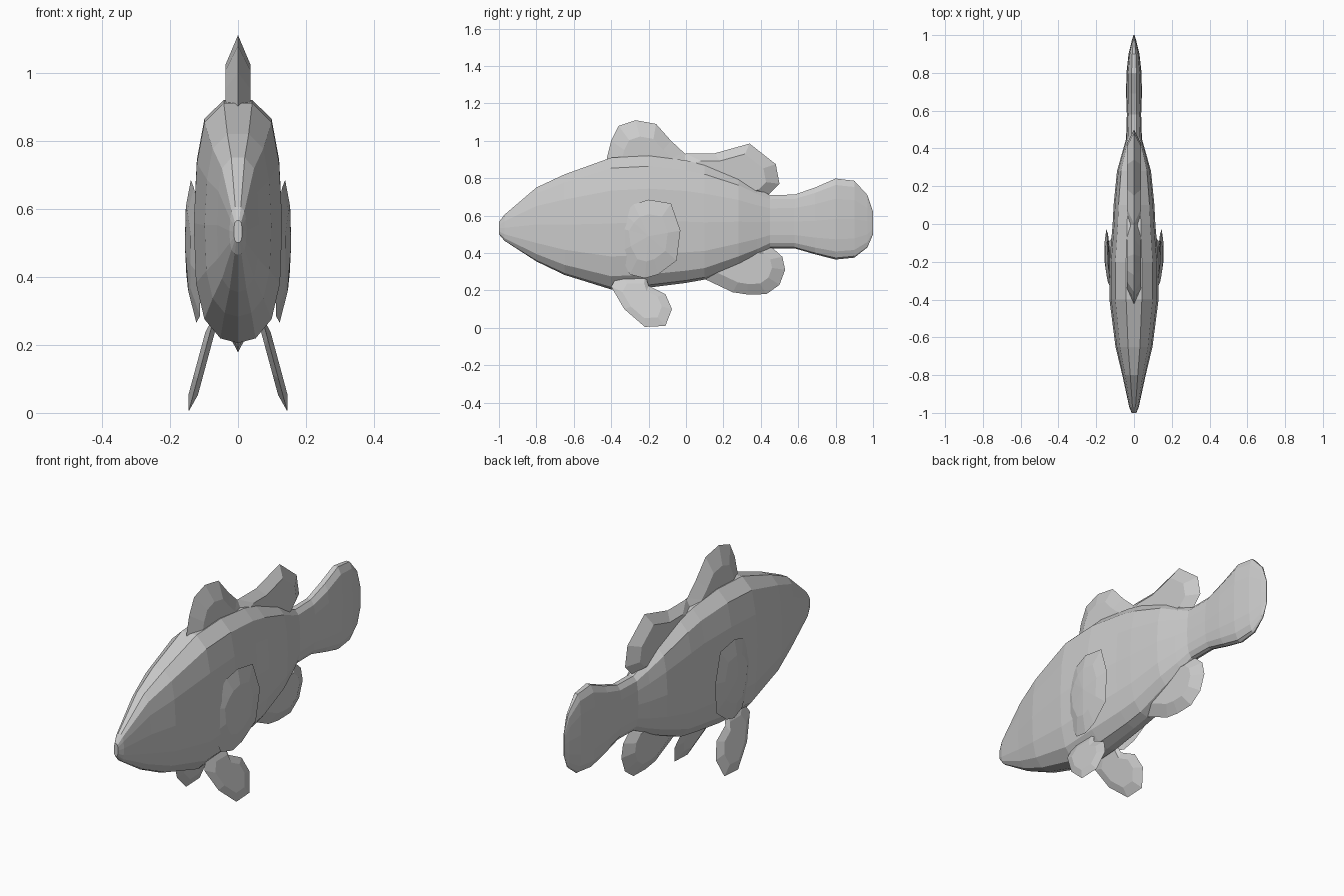
import bpy

if "Cube" in bpy.data.objects:
    bpy.data.objects.remove(bpy.data.objects["Cube"])


def make_object(name, verts, faces):
    mesh = bpy.data.meshes.new(name)
    mesh.from_pydata(verts, [], faces)
    mesh.update()
    obj = bpy.data.objects.new(name, mesh)
    bpy.context.collection.objects.link(obj)
    bpy.context.view_layer.objects.active = obj
    obj.select_set(True)
    bpy.ops.object.mode_set(mode='EDIT')
    bpy.ops.mesh.select_all(action='SELECT')
    bpy.ops.mesh.normals_make_consistent(inside=False)
    bpy.ops.object.mode_set(mode='OBJECT')
    obj.select_set(False)
    return obj


def fin(name, outline, thick, pivot, inset=0.65, lean=lambda y, z: 0.0, side=1):
    """Lens-shaped fin: a sharp rim, a thicker inset ring and a centre on both faces."""
    n = len(outline)
    py, pz = pivot
    inner = [(py + (y - py) * inset, pz + (z - pz) * inset) for y, z in outline]
    verts = [(side * lean(y, z), y, z) for y, z in outline]
    faces = []
    for sign in (1, -1):
        start = len(verts)
        verts += [(side * (lean(y, z) + sign * thick), y, z) for y, z in inner]
        verts.append((side * (lean(py, pz) + sign * thick), py, pz))
        for i in range(n):
            j = (i + 1) % n
            faces.append((i, j, start + j, start + i))
            faces.append((start + i, start + j, start + n))
    return make_object(name, verts, faces)


# Body and tail: cross-sections (y, bottom, top, half width) from nose to tail
stations = [
    (-1.0, .50, .565, .012), (-.97, .465, .605, .025), (-.80, .355, .75, .062),
    (-.65, .283, .82, .098), (-.40, .205, .91, .130), (-.20, .215, .92, .130),
    (0, .24, .895, .113), (.10, .258, .87, .108), (.28, .335, .80, .09),
    (.38, .385, .745, .062), (.45, .425, .71, .042), (.58, .425, .712, .038),
    (.69, .393, .75, .042), (.80, .365, .798, .040), (.90, .375, .786, .029),
    (.97, .43, .71, .012), (1.0, .50, .62, .003)]
half = [(.32, 1), (.76, .92), (.93, .75), (1, .5), (.95, .25), (.76, .1), (.4, .02)]
ring = [(0, 1)] + half + [(0, 0)] + [(-u, v) for u, v in reversed(half)]
n = len(ring)
verts = [(u * w, y, b + v * (t - b)) for y, b, t, w in stations for u, v in ring]
faces = [(s * n + i, s * n + (i + 1) % n, (s + 1) * n + (i + 1) % n, (s + 1) * n + i)
         for s in range(len(stations) - 1) for i in range(n)]
faces += [tuple(range(n)), tuple(range(len(verts) - n, len(verts)))]
make_object("body_and_tail", verts, faces)

# Fins on the centre line
fin("front_dorsal_fin",
    [(-.43, .87), (-.42, .92), (-.40, 1.0), (-.36, 1.08), (-.27, 1.11), (-.16, 1.09),
     (-.08, 1.0), (-.01, .935), (.06, .88), (-.2, .80)], .037, (-.2, .86))
fin("rear_dorsal_fin",
    [(-.08, .90), (0, .932), (.15, .932), (.34, .985), (.48, .875), (.50, .77),
     (.44, .71), (.30, .68), (.1, .75)], .036, (.26, .80), .7)
fin("anal_fin",
    [(.08, .27), (.25, .19), (.33, .178), (.43, .18), (.50, .23), (.53, .31),
     (.515, .38), (.46, .43), (.3, .45)], .03, (.33, .34))

# Paired side and belly fins
for side, label in ((1, "right"), (-1, "left")):
    fin(label + "_pectoral_fin",
        [(-.375, .54), (-.33, .61), (-.28, .66), (-.2, .685), (-.08, .665), (-.03, .52),
         (-.05, .36), (-.15, .285), (-.22, .265), (-.3, .285), (-.36, .40)],
        .009, (-.2, .49), .6, side=side,
        lean=lambda y, z: .147 - .5 * max(0, -.2 - y) ** 1.5 - .25 * (z - .5) ** 2
        - .05 * max(0, .45 - z))
    fin(label + "_pelvic_fin",
        [(-.40, .22), (-.33, .10), (-.22, .005), (-.11, .01), (-.075, .10),
         (-.11, .18), (-.20, .225), (-.22, .29), (-.36, .29)],
        .014, (-.23, .14), .65, side=side, lean=lambda y, z: .146 - .27 * z)
